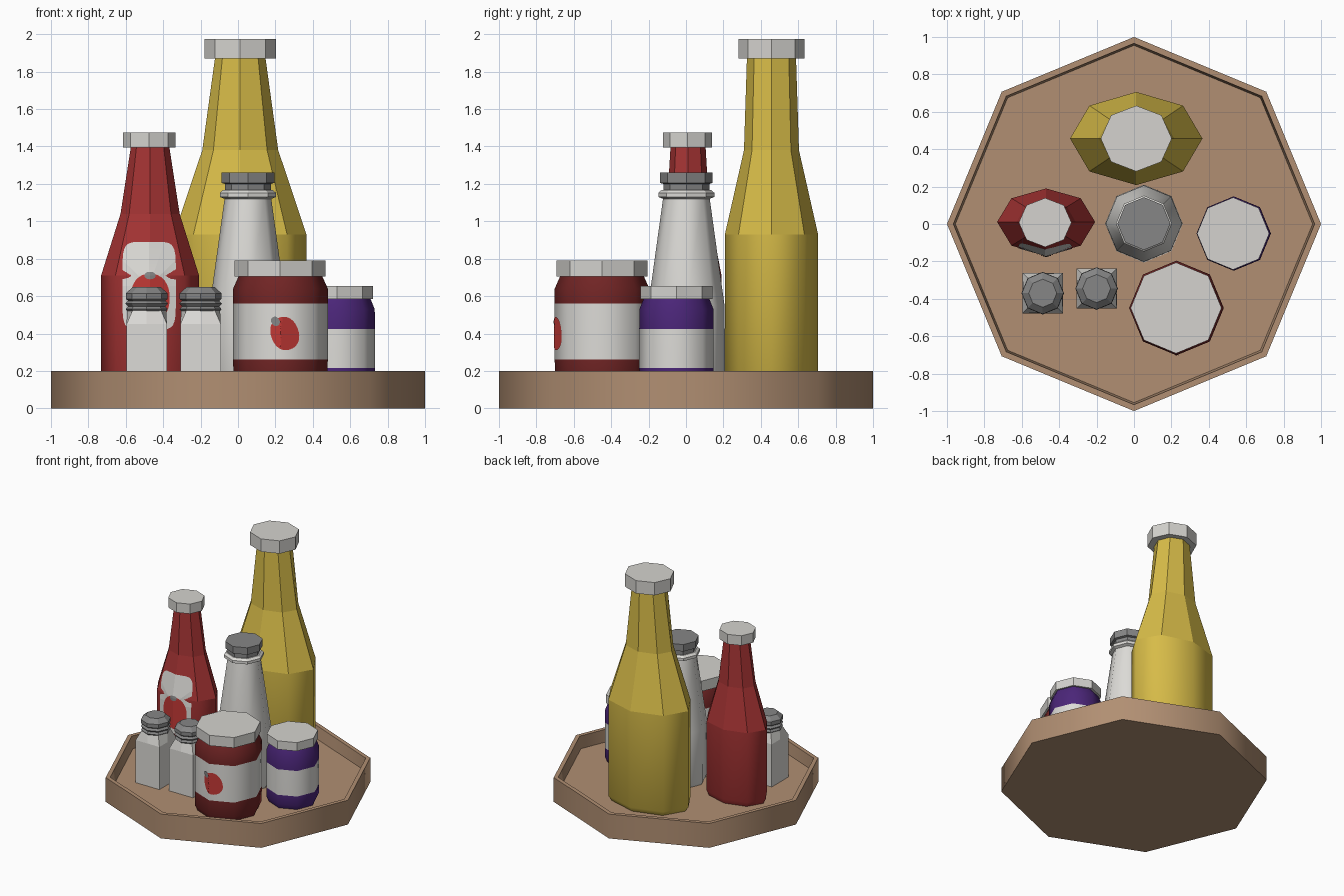
import bpy, bmesh, math
from mathutils import Vector
from mathutils.bvhtree import BVHTree

if "Cube" in bpy.data.objects:
    bpy.data.objects.remove(bpy.data.objects["Cube"])

def material(name, r, g, b):
    m = bpy.data.materials.new(name)
    m.diffuse_color = (r, g, b, 1)
    m.use_nodes = True
    m.node_tree.nodes["Principled BSDF"].inputs["Base Color"].default_value = m.diffuse_color
    return m

WOOD = material("tray_brown", .44, .275, .17)
YELLOW = material("mustard_yellow", .68, .50, .065)
RED = material("bottle_red", .38, .034, .034)
DARKRED = material("jam_dark_red", .165, .018, .018)
PURPLE = material("jam_purple", .07, .019, .19)
TOMATO = material("fruit_red", .54, .04, .036)
GREY = material("metal_grey", .24, .24, .24)
WHITE = material("label_white", .72, .71, .68)
LID = material("lid_white", .66, .65, .62)

FLOOR = 0.10

def finish(name, bm, mats):
    me = bpy.data.meshes.new(name)
    bm.to_mesh(me)
    for m in mats:
        me.materials.append(m)
    ob = bpy.data.objects.new(name, me)
    bpy.context.collection.objects.link(ob)
    return ob

def loft(name, cx, cy, profile, mats, bands=None, smooth_below=-1):
    """Eight-sided loft. profile rows: (z, rx[, ry[, square]]); bands: material per segment."""
    bm = bmesh.new()
    rings = []
    for row in profile:
        z, rx = row[:2]
        ry = row[2] if len(row) > 2 else rx
        square = len(row) > 3
        ring = []
        for k in range(8):
            a = k * math.pi / 4
            f = math.sqrt(2) if square and k % 2 else 1
            ring.append(bm.verts.new((cx + rx * f * math.cos(a), cy + ry * f * math.sin(a), z)))
        rings.append(ring)
    bands = bands or [0] * (len(rings) - 1)
    for lo, hi, mat in zip(rings, rings[1:], bands):
        for k in range(8):
            j = (k + 1) % 8
            f = bm.faces.new((lo[k], lo[j], hi[j], hi[k]))
            f.material_index = mat
            f.smooth = f.calc_center_median().z < smooth_below
    bm.faces.new(rings[0][::-1]).material_index = bands[0]
    bm.faces.new(rings[-1]).material_index = bands[-1]
    bm.normal_update()
    for e in bm.edges:
        e.smooth = e.calc_face_angle(0) < math.radians(65)
    tree = BVHTree.FromBMesh(bm)
    finish(name, bm, mats)
    bm.free()
    return tree

def decal(name, tree, x, z, rx, rz, mat, lift, power=2.2, tilt=0, rings=10, n=32):
    """Thin plate with a rounded outline, wrapped on the front of a part."""
    bm = bmesh.new()

    def drop(u, v):
        px = x + u * math.cos(tilt) - v * math.sin(tilt)
        pz = z + u * math.sin(tilt) + v * math.cos(tilt)
        hit = tree.ray_cast(Vector((px, -3, pz)), Vector((0, 1, 0)))[0]
        return bm.verts.new((px, hit.y - lift, pz))

    def sup(t):
        return math.copysign(abs(t) ** (2 / power), t)

    prev = None
    centre = drop(0, 0)
    for i in range(1, rings + 1):
        s = i / rings
        cur = [drop(s * rx * sup(math.cos(2 * math.pi * k / n)),
                    s * rz * sup(math.sin(2 * math.pi * k / n))) for k in range(n)]
        for k in range(n):
            j = (k + 1) % n
            bm.faces.new((prev[k], cur[k], cur[j], prev[j]) if prev else (centre, cur[k], cur[j]))
        prev = cur
    finish(name, bm, [mat])
    bm.free()

# Tray with a raised rim
loft("tray", 0, 0, [(0, 1), (.2, 1), (.2, .966), (FLOOR, .955)], [WOOD], smooth_below=.19)

# Large yellow bottle
loft("yellow_bottle", .012, .457,
     [(FLOOR, .325, .225), (.14, .354, .249), (.93, .354, .249), (1.38, .203, .147), (1.88, .134, .131)],
     [YELLOW], smooth_below=.9)
loft("yellow_bottle_cap", .012, .457, [(1.87, .19, .176), (1.975, .19, .176)], [LID])

# Red bottle with label
bottle = loft("red_bottle", -.47, .011,
              [(FLOOR, .24, .163), (.14, .262, .179), (.71, .262, .179), (1.04, .158, .115), (1.41, .101, .093)],
              [RED], smooth_below=.7)
loft("red_bottle_cap", -.475, .008, [(1.395, .141, .131), (1.475, .141, .131)], [LID])
decal("bottle_label", bottle, -.475, .655, .143, .235, WHITE, .004, power=6, rings=14)
decal("bottle_label_fruit", bottle, -.47, .59, .105, .13, TOMATO, .0065)
decal("bottle_label_stem", bottle, -.47, .71, .03, .02, GREY, .009, rings=4)

# White tapered bottle with grey stopper
loft("white_bottle", .053, .002,
     [(FLOOR, .195), (.13, .208), (.55, .204), (1.12, .125), (1.13, .15), (1.152, .15), (1.168, .132)],
     [WHITE], smooth_below=1.11)
loft("white_bottle_stopper", .053, .002,
     [(1.165, .123), (1.20, .123), (1.205, .141), (1.262, .141)], [GREY])

# Jam jars: body bands and lid
jar = loft("red_jam_jar", .227, -.449,
           [(FLOOR, .232), (.14, .251), (.26, .253), (.56, .253), (.64, .253), (.71, .222)],
           [DARKRED, WHITE], [0, 0, 1, 0, 0], smooth_below=.75)
loft("red_jam_lid", .225, -.449, [(.705, .243), (.79, .243)], [LID])
decal("jar_label_fruit", jar, .25, .40, .074, .09, TOMATO, .004, tilt=.35)
decal("jar_label_stem", jar, .2, .465, .022, .026, GREY, .007, tilt=.6, rings=4)
loft("purple_jam_jar", .533, -.051,
     [(FLOOR, .18), (.14, .198), (.215, .199), (.425, .199), (.53, .198), (.595, .172)],
     [PURPLE, WHITE], [0, 0, 1, 0, 0], smooth_below=.6)
loft("purple_jam_lid", .53, -.051, [(.585, .193), (.655, .193)], [LID])

# Salt and pepper shakers: square bodies, ribbed domed caps
for name, x, y in (("salt", -.488, -.37), ("pepper", -.2, -.345)):
    loft(name + "_shaker", x, y,
         [(FLOOR, .108, .108, 1), (.45, .108, .108, 1), (.53, .104)], [WHITE])
    loft(name + "_shaker_cap", x, y,
         [(.515, .1), (.53, .112), (.545, .1), (.56, .114), (.575, .1),
          (.585, .112), (.615, .112), (.648, .075)], [GREY])
